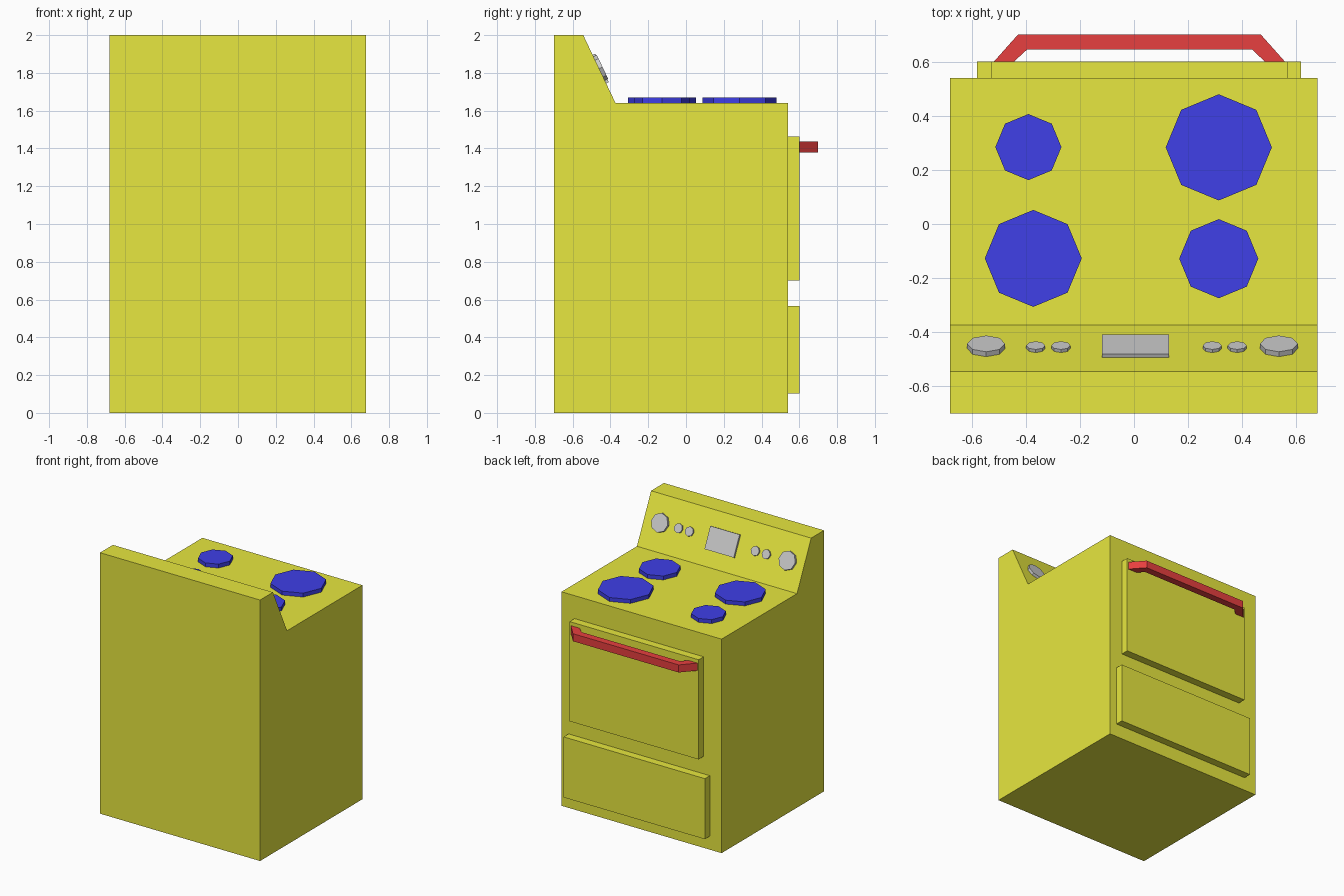
import bpy, bmesh, math
from mathutils import Matrix, Vector

if "Cube" in bpy.data.objects:
    bpy.data.objects.remove(bpy.data.objects["Cube"])


def material(name, color):
    m = bpy.data.materials.new(name)
    m.diffuse_color = (*color, 1)
    m.use_nodes = True
    m.node_tree.nodes["Principled BSDF"].inputs["Base Color"].default_value = m.diffuse_color
    return m


yellow = material("yellow", (0.8, 0.8, 0.05))
red = material("red", (0.8, 0.05, 0.05))
blue = material("blue", (0.05, 0.05, 0.8))


def finish(name, bm, mat):
    bmesh.ops.recalc_face_normals(bm, faces=bm.faces)
    me = bpy.data.meshes.new(name)
    bm.to_mesh(me)
    bm.free()
    if mat:
        me.materials.append(mat)
    ob = bpy.data.objects.new(name, me)
    bpy.context.collection.objects.link(ob)
    return ob


def extrude(name, points, offset, mat):
    """Closed outline pushed along an offset vector."""
    bm = bmesh.new()
    face = bm.faces.new([bm.verts.new(p) for p in points])
    new = bmesh.ops.extrude_face_region(bm, geom=[face], use_keep_orig=True)["geom"]
    bmesh.ops.translate(bm, vec=offset, verts=[g for g in new if isinstance(g, bmesh.types.BMVert)])
    return finish(name, bm, mat)


def box(name, lo, hi, mat, matrix=Matrix()):
    lo, hi = Vector(lo), Vector(hi)
    bm = bmesh.new()
    bmesh.ops.create_cube(bm, size=1, matrix=matrix @ Matrix.Translation((lo + hi) / 2)
                          @ Matrix.Diagonal((*(hi - lo), 1)))
    return finish(name, bm, mat)


def disc(name, r, depth, mat, matrix):
    """Eight-sided disc standing on its base."""
    bm = bmesh.new()
    bmesh.ops.create_cone(bm, cap_ends=True, segments=8, radius1=r, radius2=r, depth=depth,
                          matrix=matrix @ Matrix.Translation((0, 0, depth / 2)))
    return finish(name, bm, mat)


# Body with sloped control panel
side = [(-0.70, 0), (0.54, 0), (0.54, 1.64), (-0.373, 1.64), (-0.544, 2.0), (-0.70, 2.0)]
extrude("body", [(-0.68, y, z) for y, z in side], (1.357, 0, 0), yellow)

# Oven door and drawer
box("oven_door", (-0.527, 0.54, 0.70), (0.567, 0.60, 1.464), yellow)
box("drawer", (-0.58, 0.54, 0.103), (0.617, 0.60, 0.567), yellow)

# Door handle
bar = [(-0.517, 0.60), (-0.428, 0.70), (0.468, 0.70), (0.557, 0.60),
       (0.483, 0.60), (0.435, 0.645), (-0.394, 0.645), (-0.443, 0.60)]
extrude("door_handle", [(x, y, 1.378) for x, y in bar], (0, 0, 0.058), red)

# Burners
for i, (x, y, r) in enumerate([(-0.39, 0.284, 0.122), (0.313, 0.283, 0.196),
                               (-0.372, -0.127, 0.179), (0.313, -0.128, 0.146)]):
    disc(f"burner_{i + 1}", r, 0.03, blue, Matrix.Translation((x, y, 1.64)))

# Knobs and display on the sloped panel
tilt = Matrix.Rotation(-math.atan2(0.36, 0.171), 4, 'X')
for i, (x, r, d) in enumerate([(-0.546, 0.07, 0.02), (-0.363, 0.035, 0.013), (-0.27, 0.035, 0.013),
                               (0.289, 0.035, 0.013), (0.381, 0.035, 0.013), (0.535, 0.07, 0.02)]):
    disc(f"knob_{i + 1}", r, d, None, Matrix.Translation((x, -0.46, 1.823)) @ tilt)
box("display", (-0.118, -0.083, 0), (0.13, 0.083, 0.015), None,
    Matrix.Translation((0, -0.458, 1.82)) @ tilt)
